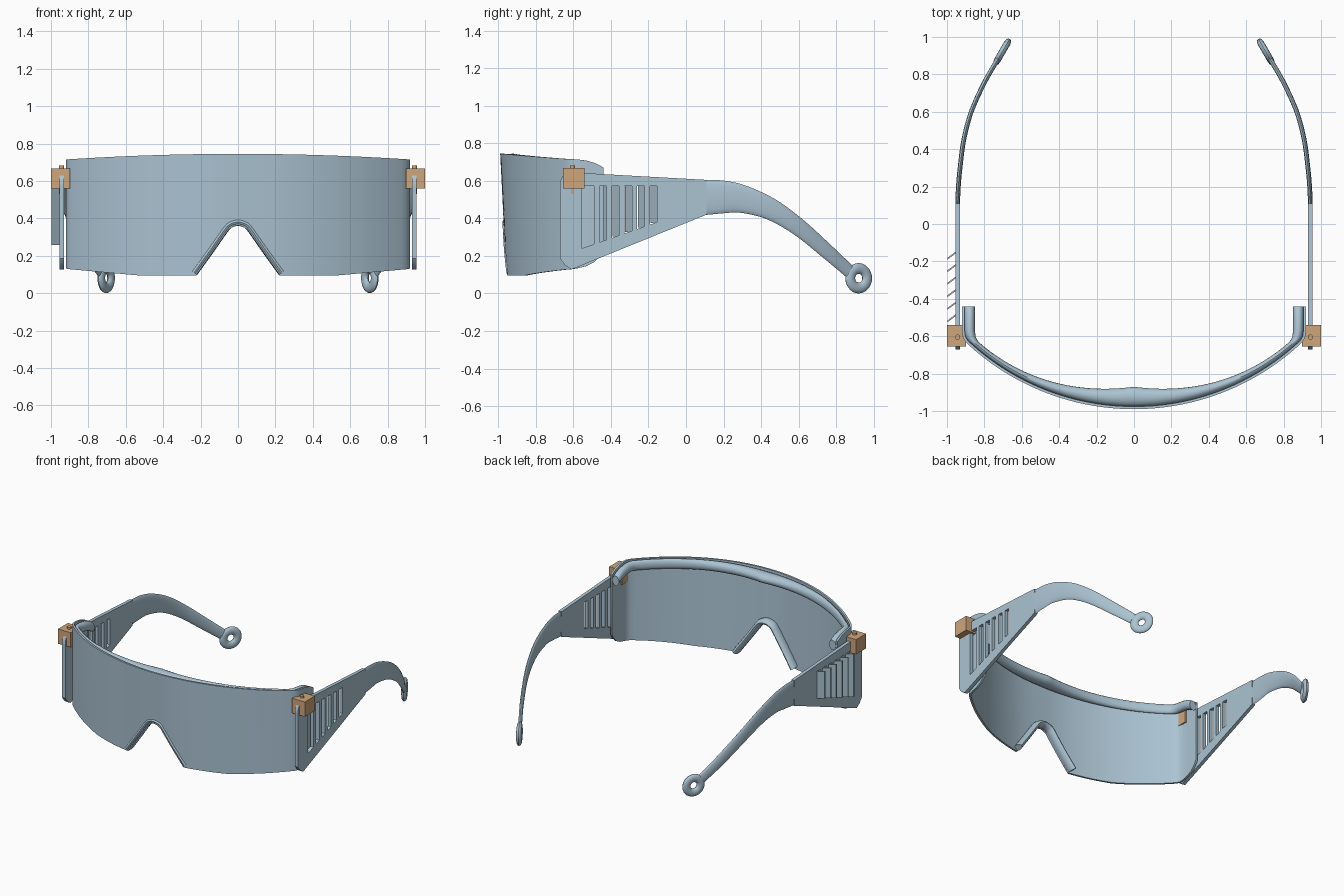
import bpy, bmesh, math
from mathutils import Vector

if "Cube" in bpy.data.objects:
    bpy.data.objects.remove(bpy.data.objects["Cube"])


def material(name, color):
    m = bpy.data.materials.new(name)
    m.use_nodes = True
    m.diffuse_color = color
    m.node_tree.nodes["Principled BSDF"].inputs["Base Color"].default_value = color
    return m


BLUE = material("pale blue plastic", (0.41, 0.55, 0.65, 1))
TAN = material("tan hinge", (0.62, 0.38, 0.20, 1))
parts = []


def finish(name, bm, mat):
    bmesh.ops.recalc_face_normals(bm, faces=bm.faces)
    mesh = bpy.data.meshes.new(name)
    bm.to_mesh(mesh)
    bm.free()
    mesh.materials.append(mat)
    ob = bpy.data.objects.new(name, mesh)
    bpy.context.collection.objects.link(ob)
    parts.append(ob)
    return ob


def loft(name, rings, mat=BLUE, closed=False):
    """Skin a row of equal cross-sections, with end caps unless closed."""
    bm = bmesh.new()
    rows = [[bm.verts.new(p) for p in ring] for ring in rings]
    n = len(rows[0])
    pairs = list(zip(rows, rows[1:] + rows[:1])) if closed else list(zip(rows, rows[1:]))
    for a, b in pairs:
        for i in range(n):
            j = (i + 1) % n
            bm.faces.new((a[i], a[j], b[j], b[i]))
    if not closed:
        bm.faces.new(rows[0])
        bm.faces.new(rows[-1])
    return finish(name, bm, mat)


def ellipse(c, u, v, n=16):
    c, u, v = Vector(c), Vector(u), Vector(v)
    return [c + u * math.cos(2 * math.pi * k / n) + v * math.sin(2 * math.pi * k / n)
            for k in range(n)]


def interp(x, knots):
    for (x0, y0), (x1, y1) in zip(knots, knots[1:]):
        if x <= x1:
            return y0 + (y1 - y0) * (x - x0) / (x1 - x0)
    return knots[-1][1]


def smooth_path(pts, steps=5):
    """Catmull-Rom through tuples of any length."""
    pts = [Vector(p) for p in pts]
    ext = [2 * pts[0] - pts[1]] + pts + [2 * pts[-1] - pts[-2]]
    out = []
    for a, b, c, d in zip(ext, ext[1:], ext[2:], ext[3:]):
        for k in range(steps):
            t = k / steps
            out.append(0.5 * (2 * b + (c - a) * t + (2 * a - 5 * b + 4 * c - d) * t * t
                              + (3 * b - a - 3 * c + d) * t ** 3))
    return out + [pts[-1]]


# Wrap-around outline of the lens seen from above
def arc_y(x):
    return 0.32 - math.sqrt(1.31 ** 2 - x * x)


half = [(i * 0.025, arc_y(i * 0.025)) for i in range(36)]
half += [(0.9, -0.632), (0.915, -0.605)]
half += [(0.92, y) for y in (-0.57, -0.53, -0.49, -0.465, -0.45, -0.44)]
path = [(-x, y) for x, y in reversed(half[1:])] + half
NOTCH = [(0, 0.362), (0.025, 0.357), (0.05, 0.34), (0.225, 0.095),
         (0.53, 0.095), (0.92, 0.13)]


def lens_top(x, y):
    t = max(0, (y + 0.6) / 0.16)
    return 0.745 - 0.03 * (x / 0.92) ** 2 - 0.01 * t - 0.035 * t ** 3


def lens_bottom(x, y):
    t = max(0, (y + 0.6) / 0.16)
    return interp(abs(x), NOTCH) + 0.03 * t + 0.07 * t ** 4


# Lens shield with nose notch
rings, inner = [], []
for i, (x, y) in enumerate(path):
    a, b = path[max(i - 1, 0)], path[min(i + 1, len(path) - 1)]
    t = Vector((b[0] - a[0], b[1] - a[1])).normalized()
    p, q = Vector((x, y)), Vector((x - t.y * 0.014, y + t.x * 0.014))
    inner.append(q)
    lean = 0.02 * max(0, -y - 0.6) / 0.4
    lo, hi = lens_bottom(x, y), lens_top(x, y)
    rings.append([(p.x, p.y + lean, lo), (p.x, p.y, hi),
                  (q.x, q.y, hi), (q.x, q.y + lean, lo)])
loft("lens_shield", rings)

# Rounded brow rim behind the top edge
rings = []
for (x, y), p in zip(path, inner):
    q = Vector((x * 0.925, y + 0.12 * (1 - abs(x) / 0.92)))
    m, d = (p + q) / 2, (q - p) / 2
    rings.append(ellipse((m.x, m.y, lens_top(x, y) - 0.036), (d.x, d.y, 0), (0, 0, 0.036)))
loft("brow_rim", rings)

# Nose bridge rim behind the notch
nose = [(0.235, 0.11), (0.15, 0.228), (0.075, 0.335), (0.045, 0.368), (0, 0.381)]
nose = smooth_path(nose + [(-x, z) for x, z in reversed(nose[:-1])], 4)
rings = []
for i, p in enumerate(nose):
    t = (nose[min(i + 1, len(nose) - 1)] - nose[max(i - 1, 0)]).normalized()
    rings.append(ellipse((p.x, arc_y(p.x) + 0.05, p.y),
                         (-t.y * 0.021, 0, t.x * 0.021), (0, 0.038, 0)))
loft("nose_rim", rings)

# Temple plate details: slot edges and window limits
SLOT_BACKS = [-0.155 - 0.067 * i for i in range(6)]
WIN_TOP = 0.572


def slot_front(i):
    return SLOT_BACKS[i] - (0.065 if i == 5 else 0.038)


def win_bottom(y):
    return 0.24 + 0.35 * (y + 0.555)


def temple_plate(name, s):
    cuts = [-0.67, -0.645, -0.61, 0.11] + SLOT_BACKS + [slot_front(i) for i in range(6)]
    bm = bmesh.new()
    cols = []
    for y in sorted(cuts):
        top = interp(y, [(-0.67, 0.6), (-0.645, 0.647), (0.11, 0.605)])
        low = interp(y, [(-0.67, 0.185), (-0.645, 0.15), (-0.61, 0.128), (0.11, 0.42)])
        cols.append([bm.verts.new((s * 0.93, y, z))
                     for z in (low, win_bottom(y), WIN_TOP, top)])
    for a, b in zip(cols, cols[1:]):
        mid = (a[0].co.y + b[0].co.y) / 2
        is_slot = any(slot_front(i) < mid < SLOT_BACKS[i] for i in range(6))
        for k in range(3):
            if not (k == 1 and is_slot):
                bm.faces.new((a[k], b[k], b[k + 1], a[k + 1]))
    out = bmesh.ops.extrude_face_region(bm, geom=bm.faces[:], use_keep_orig=True)
    bmesh.ops.translate(bm, vec=(s * 0.025, 0, 0),
                        verts=[v for v in out["geom"] if isinstance(v, bmesh.types.BMVert)])
    finish(name, bm, BLUE)


# Ear arm: x, y, z, half height
ARM = [(0.943, 0.11, 0.512, 0.093), (0.939, 0.2, 0.514, 0.087), (0.93, 0.3, 0.503, 0.074),
       (0.91, 0.45, 0.45, 0.058), (0.87, 0.6, 0.353, 0.047), (0.803, 0.75, 0.225, 0.041),
       (0.735, 0.87, 0.118, 0.036)]


def ear_arm(name, s):
    pts = smooth_path(ARM)
    rings = []
    for i, p in enumerate(pts):
        t = (pts[min(i + 1, len(pts) - 1)] - pts[max(i - 1, 0)]).xyz
        side = Vector((t.y, -t.x, 0)).normalized()
        up = side.cross(t).normalized()
        if i == 0:
            side, up = Vector((1, 0, 0)), Vector((0, 0, 1))
        ring = ellipse(p.xyz, side * 0.0125, up * p.w)
        rings.append([(s * v.x, v.y, v.z) for v in ring])
    loft(name, rings)


def cord_ring(name, s):
    along = Vector((-0.5 * s, 0.866, 0))
    side = Vector((0.866 * s, 0.5, 0))
    centre = Vector((0.705 * s, 0.92, 0.081))
    rings = []
    for k in range(28):
        a = 2 * math.pi * k / 28
        r = along * math.cos(a) + Vector((0, 0, math.sin(a)))
        rings.append(ellipse(centre + r * 0.052, r * 0.029, side * 0.018, 12))
    loft(name, rings, closed=True)


def hinge(name, s):
    box = [[(s * x, y, z) for x, y in ((0.897, -0.655), (1, -0.655), (1, -0.54), (0.897, -0.54))]
           for z in (0.56, 0.668)]
    loft(name + "_block", box, TAN)
    loft(name + "_pin", [ellipse((s * 0.943, -0.605, z), (0.014, 0, 0), (0, 0.014, 0))
                         for z in (0.53, 0.682)], TAN)


for label, s in (("left", 1), ("right", -1)):
    temple_plate(label + "_temple_plate", s)
    ear_arm(label + "_ear_arm", s)
    cord_ring(label + "_cord_ring", s)
    hinge(label + "_hinge", s)

# Angled louvre fins on the right temple only
for i, y in enumerate(SLOT_BACKS):
    foot = [(-0.95, y + 0.01), (-0.997, y - 0.025), (-0.997, y - 0.035), (-0.95, y)]
    loft("louvre_fin_%d" % (i + 1),
         [[(px, py, win_bottom(y) - 0.005) for px, py in foot],
          [(px, py, WIN_TOP) for px, py in foot]])

bpy.ops.object.select_all(action="DESELECT")
for ob in parts:
    ob.select_set(True)
bpy.context.view_layer.objects.active = parts[0]
bpy.ops.object.shade_smooth_by_angle(angle=math.radians(35))
